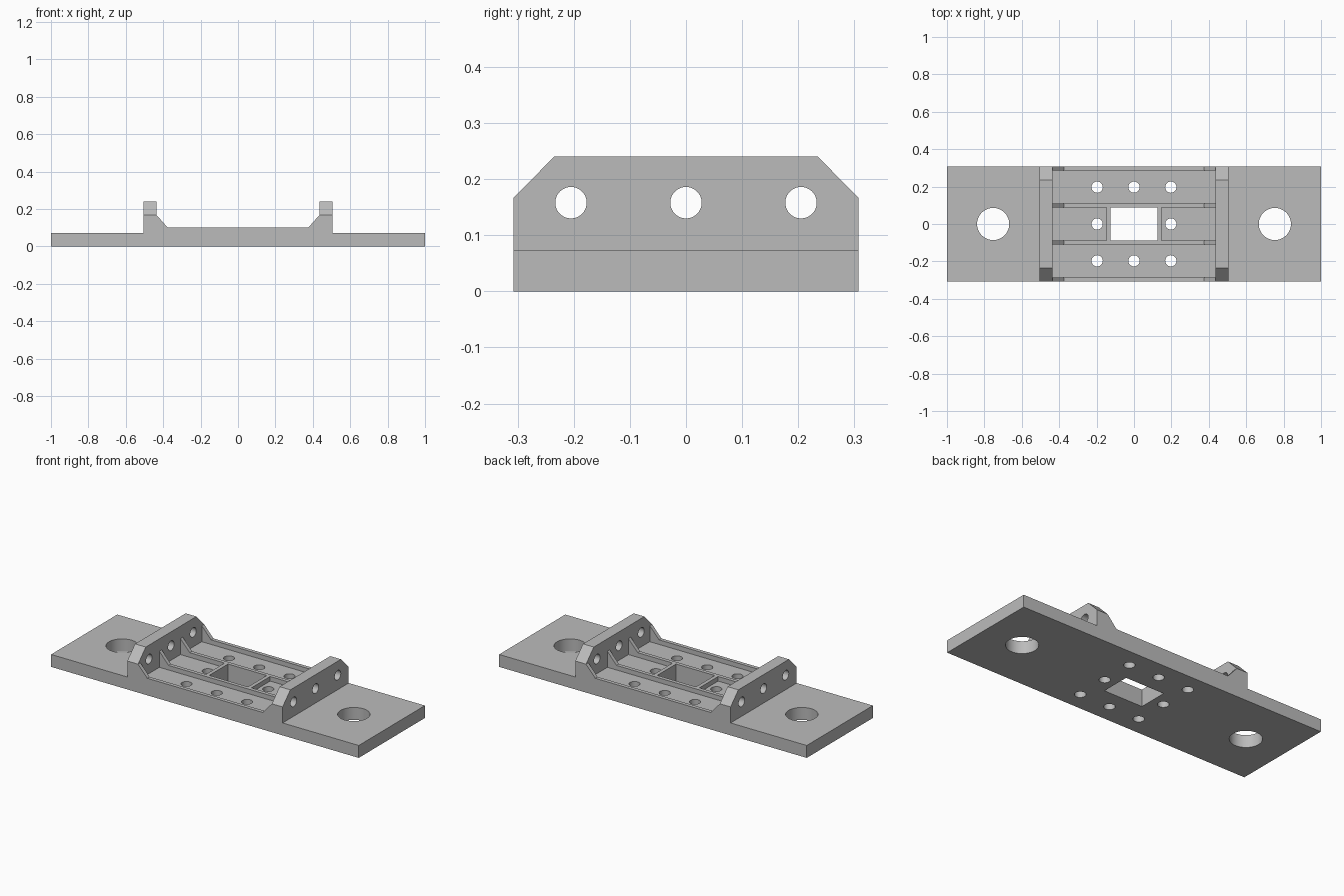
import bpy
import bmesh
import math
from mathutils import Matrix

if "Cube" in bpy.data.objects:
    bpy.data.objects.remove(bpy.data.objects["Cube"], do_unlink=True)

# Main dimensions
HALF_Y = 0.307
PLATE_Z = 0.073
RIB_Z = 0.1
SHOULDER_Z = 0.167
WALL_Z = 0.24
WALL_IN, WALL_OUT = 0.435, 0.505
RIB_W = 0.022
WIN_X, WIN_Y = 0.126, 0.087

grey = bpy.data.materials.new("light grey")
grey.use_nodes = True
GREY = (0.5, 0.5, 0.5, 1)
grey.diffuse_color = GREY
grey.node_tree.nodes["Principled BSDF"].inputs["Base Color"].default_value = GREY


def finish(bm, name):
    bmesh.ops.recalc_face_normals(bm, faces=bm.faces)
    mesh = bpy.data.meshes.new(name)
    bm.to_mesh(mesh)
    bm.free()
    mesh.materials.append(grey)
    obj = bpy.data.objects.new(name, mesh)
    bpy.context.collection.objects.link(obj)
    return obj


def prism(name, outline, axis, start, end):
    """Extrude a closed outline along x or y; outline points are (other axis, z)."""
    bm = bmesh.new()
    place = (lambda a, z: (start, a, z)) if axis == "x" else (lambda a, z: (a, start, z))
    face = bm.faces.new([bm.verts.new(place(a, z)) for a, z in outline])
    moved = bmesh.ops.extrude_face_region(bm, geom=[face])["geom"]
    shift = (end - start, 0, 0) if axis == "x" else (0, end - start, 0)
    bmesh.ops.translate(bm, vec=shift,
                        verts=[v for v in moved if isinstance(v, bmesh.types.BMVert)])
    return finish(bm, name)


def box(name, x0, x1, y0, y1, z0, z1):
    return prism(name, [(x0, z0), (x1, z0), (x1, z1), (x0, z1)], "y", y0, y1)


def cylinder(name, centre, radius, depth, axis="z"):
    bm = bmesh.new()
    turn = Matrix.Rotation(math.pi / 2, 4, "Y") if axis == "x" else Matrix.Identity(4)
    bmesh.ops.create_cone(bm, cap_ends=True, segments=48, radius1=radius, radius2=radius,
                          depth=depth, matrix=Matrix.Translation(centre) @ turn)
    return finish(bm, name)


def cut(obj, cutters):
    bpy.ops.object.select_all(action="DESELECT")
    bpy.context.view_layer.objects.active = obj
    obj.select_set(True)
    for cutter in cutters:
        mod = obj.modifiers.new("hole", "BOOLEAN")
        mod.operation = "DIFFERENCE"
        mod.solver = "EXACT"
        mod.object = cutter
        bpy.ops.object.modifier_apply(modifier=mod.name)
        bpy.data.objects.remove(cutter, do_unlink=True)
    bpy.ops.object.shade_smooth_by_angle(angle=math.radians(30))


# Base plate with mounting holes, small screw holes and a centre window
plate = box("base_plate", -1, 1, -HALF_Y, HALF_Y, 0, PLATE_Z)
holes = [cylinder("mount_cutter", (s * 0.753, 0, 0), 0.086, 1) for s in (-1, 1)]
holes += [cylinder("screw_cutter", (i * 0.197, j * 0.197, 0), 0.03, 1)
          for i in (-1, 0, 1) for j in (-1, 0, 1) if (i, j) != (0, 0)]
holes.append(box("window_cutter", -WIN_X, WIN_X, -WIN_Y, WIN_Y, -1, 1))
cut(plate, holes)

# Upright walls with chamfered corners and three cross holes
wall_outline = [(-HALF_Y, PLATE_Z), (HALF_Y, PLATE_Z), (HALF_Y, SHOULDER_Z),
                (0.235, WALL_Z), (-0.235, WALL_Z), (-HALF_Y, SHOULDER_Z)]
for side, s in (("left", 1), ("right", -1)):
    wall = prism(side + "_wall", wall_outline, "x", s * WALL_IN, s * WALL_OUT)
    cut(wall, [cylinder("wall_cutter", (s * 0.47, y, 0.158), 0.028, 0.3, "x")
               for y in (-0.205, 0, 0.205)])

# Long ribs with gussets rising to the walls
rib_outline = [(-WALL_IN, PLATE_Z), (WALL_IN, PLATE_Z), (WALL_IN, SHOULDER_Z),
               (0.375, RIB_Z), (-0.375, RIB_Z), (-WALL_IN, SHOULDER_Z)]
for place, y in (("outer", HALF_Y - RIB_W), ("inner", WIN_Y)):
    for end, s in (("front", -1), ("back", 1)):
        prism(f"{end}_{place}_rib", rib_outline, "y", s * y, s * (y + RIB_W))

# Short ribs beside the window
for side, s in (("left", 1), ("right", -1)):
    box(side + "_window_rib", s * WIN_X, s * (WIN_X + RIB_W), -WIN_Y, WIN_Y, PLATE_Z, RIB_Z)
